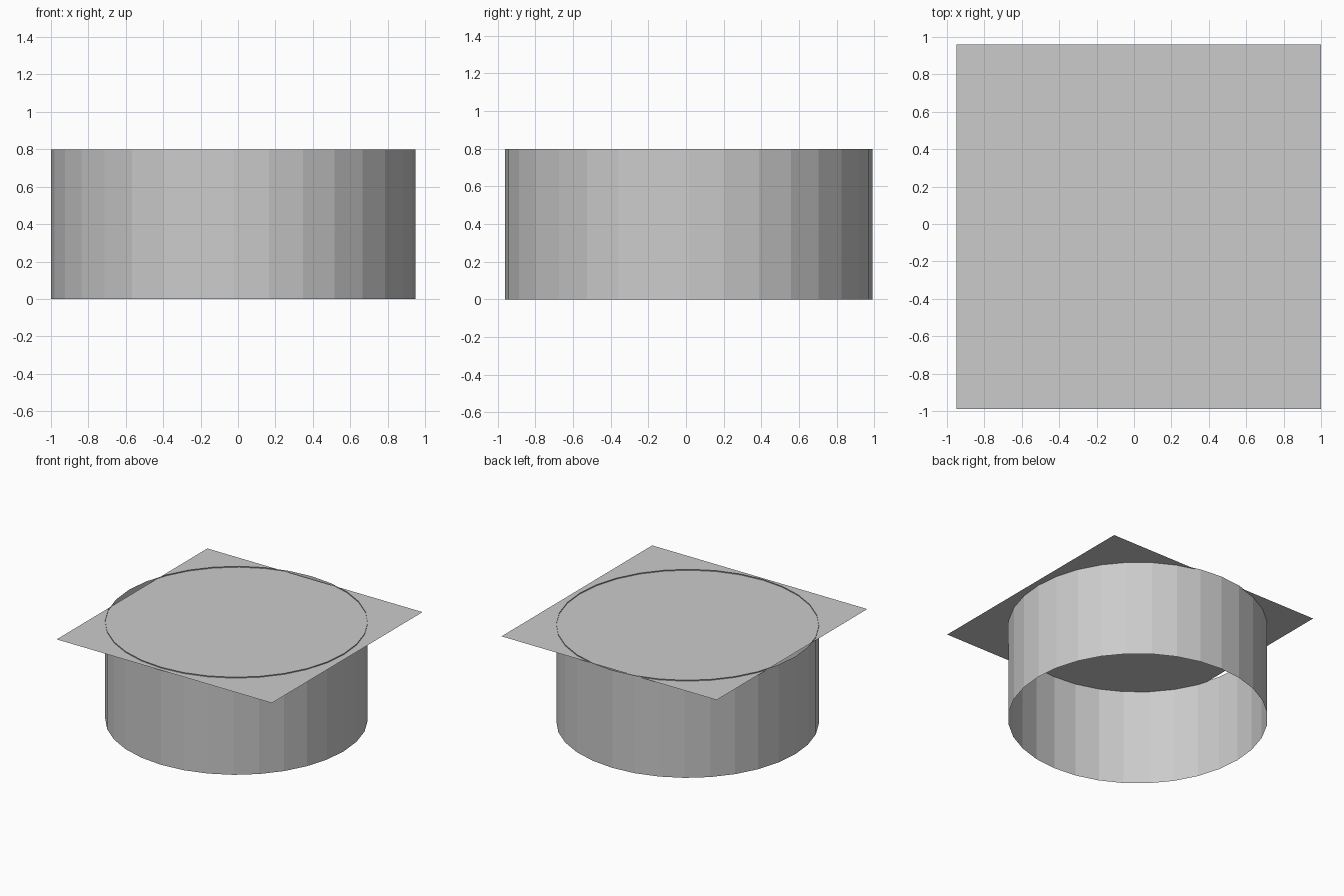
import bpy

if "Cube" in bpy.data.objects:
    bpy.data.objects.remove(bpy.data.objects["Cube"])

R = 0.975        # ring radius and half the plate width
HEIGHT = 0.80
OFF = (0.025, -0.015)

# Open ring wall: 32 flat sides, no caps
bpy.ops.mesh.primitive_cylinder_add(
    vertices=32, radius=R, depth=HEIGHT, end_fill_type='NOTHING',
    location=(-OFF[0], -OFF[1], HEIGHT / 2))
bpy.context.object.name = "ring_wall"

# Thin square plate, shifted off the ring centre, just below the rim
bpy.ops.mesh.primitive_plane_add(
    size=2 * R, location=(OFF[0], OFF[1], HEIGHT - 0.008))
bpy.context.object.name = "top_plate"
